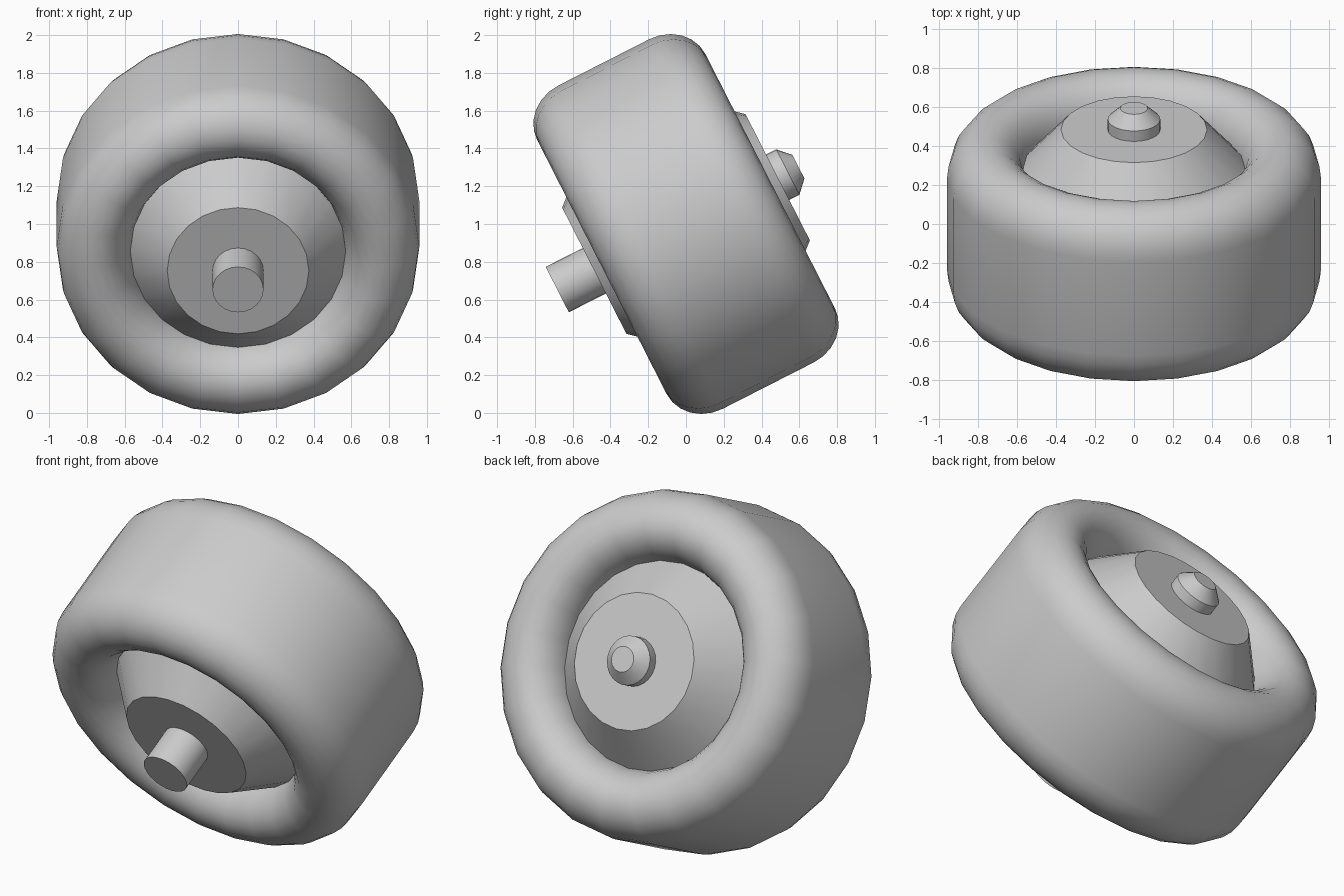
import bpy, bmesh
from math import sin, cos, pi, radians
from mathutils import Matrix

SIDES = 24
# Wheel axle leans: local +z becomes the back end of the axle
TILT = Matrix.Translation((0, 0, 1)) @ Matrix.Rotation(radians(-63), 4, 'X')

cube = bpy.data.objects.get("Cube")
if cube:
    bpy.data.objects.remove(cube)

grey = bpy.data.materials.new("plain grey")
grey.use_nodes = True
colour = (0.6, 0.6, 0.6, 1)
grey.diffuse_color = colour
grey.node_tree.nodes["Principled BSDF"].inputs["Base Color"].default_value = colour


def lathe(name, profile, ring=False):
    """Spin (radius, axial) points around the axle; ring joins last to first, otherwise ends are capped."""
    bm = bmesh.new()
    loops = [[bm.verts.new((r * cos(2 * pi * i / SIDES), r * sin(2 * pi * i / SIDES), a))
              for i in range(SIDES)] for r, a in profile]
    pairs = list(zip(loops, loops[1:]))
    if ring:
        pairs.append((loops[-1], loops[0]))
    else:
        bm.faces.new(loops[0])
        bm.faces.new(loops[-1])
    for low, high in pairs:
        for i in range(SIDES):
            j = (i + 1) % SIDES
            bm.faces.new((low[i], low[j], high[j], high[i]))
    bmesh.ops.recalc_face_normals(bm, faces=bm.faces)
    bm.transform(TILT)
    mesh = bpy.data.meshes.new(name)
    bm.to_mesh(mesh)
    bm.free()
    mesh.materials.append(grey)
    obj = bpy.data.objects.new(name, mesh)
    bpy.context.collection.objects.link(obj)
    bpy.ops.object.select_all(action='DESELECT')
    obj.select_set(True)
    bpy.context.view_layer.objects.active = obj
    bpy.ops.object.shade_smooth_by_angle(angle=radians(32))


# Tire: flat tread, rounded shoulders, steeper inner flanks
STEPS = 12
shoulder = []
for k in range(STEPS + 1):
    t = pi * k / STEPS
    width = 0.205 if t < pi / 2 else 0.19
    shoulder.append((0.755 + width * cos(t), 0.27 + 0.23 * sin(t)))
lathe("tire", shoulder + [(r, -a) for r, a in reversed(shoulder)], ring=True)

# Hub: a truncated cone on each side
cone = [(0.375, 0.545), (0.6, 0.285)]
lathe("hub", cone + [(r, -a) for r, a in reversed(cone)])

# Axle stub in front, domed axle cap behind
lathe("axle_stub", [(0.135, -0.765), (0.135, -0.5)])
lathe("axle_cap", [(0.135, 0.5), (0.135, 0.605), (0.07, 0.668)])
